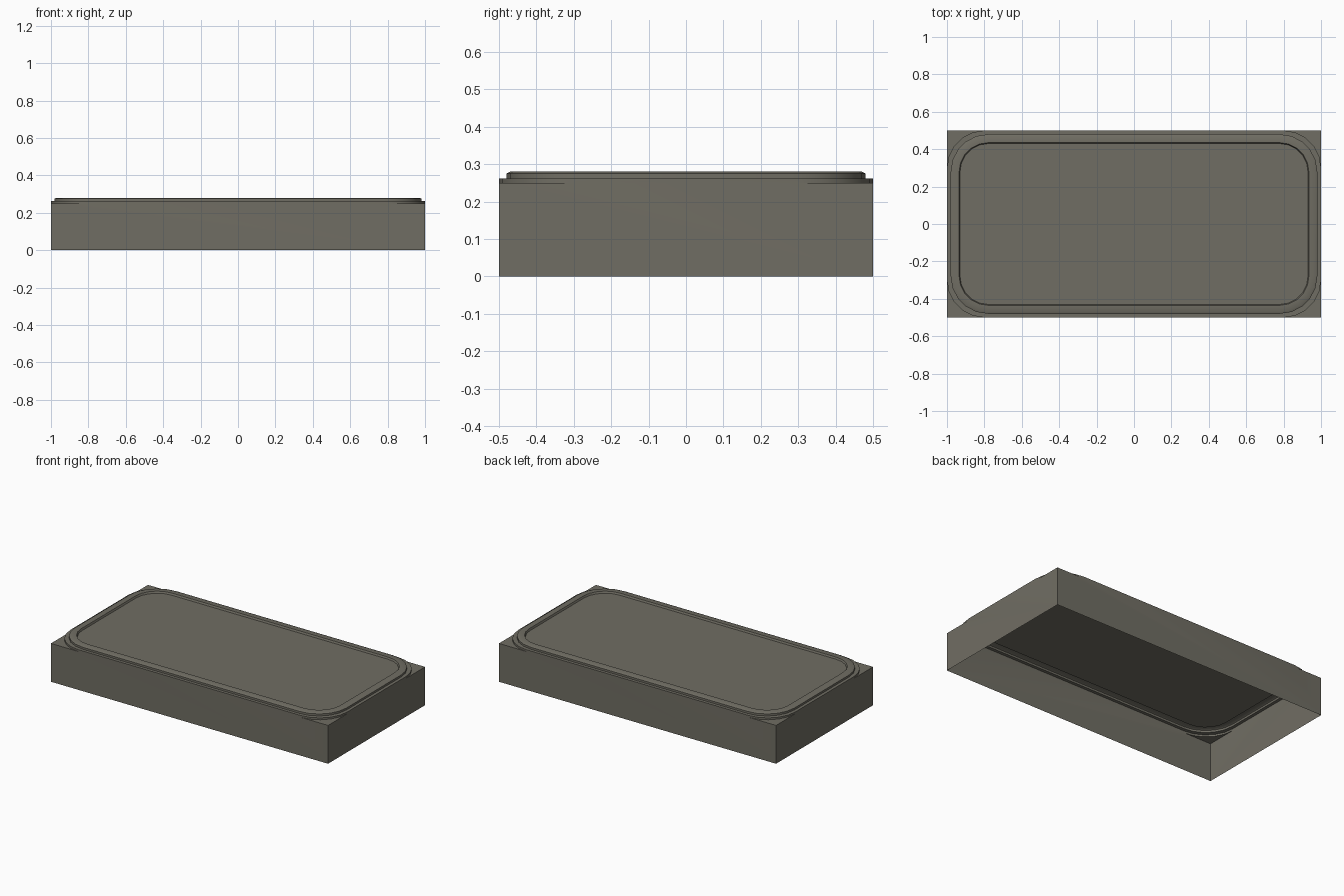
import bpy, bmesh, math

if "Cube" in bpy.data.objects:
    bpy.data.objects.remove(bpy.data.objects["Cube"])

HX, HY, SEG = 1.0, 0.5, 5

mat = bpy.data.materials.new("warm_grey")
mat.diffuse_color = (0.163, 0.155, 0.126, 1)
mat.use_nodes = True
mat.node_tree.nodes["Principled BSDF"].inputs["Base Color"].default_value = mat.diffuse_color

bm = bmesh.new()


def rounded_loop(inset, radius, z):
    """Counter-clockwise rounded rectangle, starting at the +x +y corner."""
    verts = []
    for k, (sx, sy) in enumerate([(1, 1), (-1, 1), (-1, -1), (1, -1)]):
        cx, cy = sx * (HX - inset - radius), sy * (HY - inset - radius)
        for i in range(SEG + 1):
            a = math.pi / 2 * (k + i / SEG)
            verts.append(bm.verts.new((cx + radius * math.cos(a),
                                       cy + radius * math.sin(a), z)))
    return verts


# Lid profile: low step, raised bevelled rim, recessed panel
profile = [(0.0, 0.2, 0.25), (0.0, 0.2, 0.262), (0.02, 0.2, 0.262),
           (0.02, 0.2, 0.275), (0.03, 0.19, 0.28), (0.065, 0.155, 0.28),
           (0.07, 0.15, 0.268)]
loops = [rounded_loop(*p) for p in profile]
n = len(loops[0])
for a, b in zip(loops, loops[1:]):
    for i in range(n):
        j = (i + 1) % n
        bm.faces.new((a[i], a[j], b[j], b[i]))
bm.faces.new(loops[-1])

# Square corner ledges and side walls, open underneath
signs = [(1, 1), (-1, 1), (-1, -1), (1, -1)]
top = [bm.verts.new((sx * HX, sy * HY, 0.25)) for sx, sy in signs]
low = [bm.verts.new((sx * HX, sy * HY, 0.0)) for sx, sy in signs]
for k in range(4):
    m = (k + 1) % 4
    arc = loops[0][k * (SEG + 1):(k + 1) * (SEG + 1)]
    bm.faces.new([top[k]] + arc[::-1])
    bm.faces.new((low[k], low[m], top[m], loops[0][m * (SEG + 1)], arc[-1], top[k]))

bmesh.ops.recalc_face_normals(bm, faces=bm.faces)
me = bpy.data.meshes.new("tray_lid")
bm.to_mesh(me)
bm.free()
# Open shell: make sure the panel faces up
if me.polygons[(len(loops) - 1) * n].normal.z < 0:
    me.flip_normals()
me.materials.append(mat)
obj = bpy.data.objects.new("tray_lid", me)
bpy.context.collection.objects.link(obj)
bpy.context.view_layer.objects.active = obj
obj.select_set(True)
bpy.ops.object.shade_smooth_by_angle(angle=math.radians(30))
